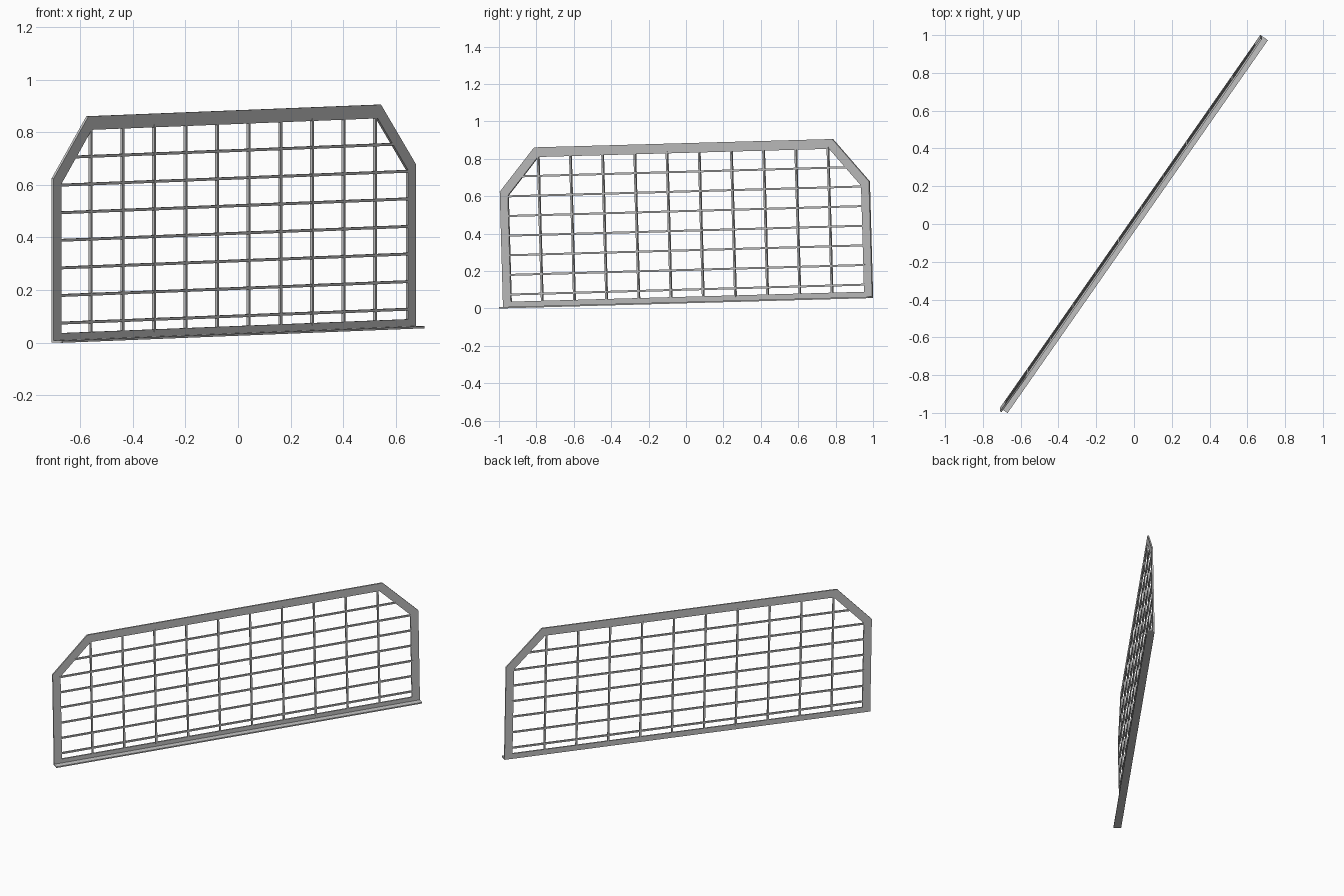
import bpy, bmesh
from mathutils import Matrix, Vector

cube = bpy.data.objects.get("Cube")
if cube:
    bpy.data.objects.remove(cube)

# Panel frame: local x runs along the panel, y up it, z out of its front face
along = Vector((0.5726, 0.8199, 0.0229)).normalized()
up = Vector((0, -0.028, 1)).normalized()
out = along.cross(up).normalized()
PLACE = Matrix((along, up, out)).transposed().to_4x4()
PLACE.translation = (-0.0205, 0.0141, 0.0275)

HALF, SIDE, TOP, BASE = 1.204, 0.624, 0.856, 0.004   # outer outline
CHAMFER = TOP - SIDE
BAR, THICK, ROD = 0.052, 0.01, 0.011
INNER_FLOOR = 0.035

steel = bpy.data.materials.new("grey steel")
steel.use_nodes = True
grey = (0.55, 0.55, 0.55, 1)
steel.diffuse_color = grey
steel.node_tree.nodes["Principled BSDF"].inputs["Base Color"].default_value = grey


def finish(bm, name):
    bmesh.ops.recalc_face_normals(bm, faces=bm.faces)
    bm.transform(PLACE)
    mesh = bpy.data.meshes.new(name)
    bm.to_mesh(mesh)
    bm.free()
    mesh.materials.append(steel)
    obj = bpy.data.objects.new(name, mesh)
    bpy.context.collection.objects.link(obj)


def box(bm, low, high):
    low, high = Vector(low), Vector(high)
    size = Matrix.Diagonal((*(high - low), 1))
    bmesh.ops.create_cube(bm, size=1, matrix=Matrix.Translation((low + high) / 2) @ size)


def outline(half, floor, side, corner, top):
    right = [(half, floor), (half, side), (corner, top)]
    return right + [(-x, y) for x, y in reversed(right)]


# Flat outer frame with clipped upper corners
miter = BAR * 0.414
outer = outline(HALF, BASE, SIDE, HALF - CHAMFER, TOP)
inner = outline(HALF - BAR, INNER_FLOOR, SIDE - miter, HALF - CHAMFER - miter, TOP - BAR)
bm = bmesh.new()
a, b = [[bm.verts.new((x, y, 0)) for x, y in ring] for ring in (outer, inner)]
for i in range(len(a)):
    j = (i + 1) % len(a)
    bm.faces.new((a[i], a[j], b[j], b[i]))
grown = bmesh.ops.extrude_face_region(bm, geom=bm.faces[:])
verts = [v for v in grown["geom"] if isinstance(v, bmesh.types.BMVert)]
bmesh.ops.translate(bm, verts=verts, vec=(0, 0, THICK))
finish(bm, "outer_frame")

# Bottom flange reaching forward
bm = bmesh.new()
box(bm, (-HALF, 0, 0), (HALF, 0.008, 0.049))
finish(bm, "bottom_flange")

# Upright rods
mid, r = THICK / 2, ROD / 2
bm = bmesh.new()
for i in range(10):
    x = (i - 4.5) * 0.21 - 0.005
    box(bm, (x - r, INNER_FLOOR - 0.01, mid - r), (x + r, TOP - BAR + 0.01, mid + r))
finish(bm, "upright_rods")

# Level rods, shortened where the corners are clipped
bm = bmesh.new()
r *= 0.96
for i in range(7):
    y = 0.073 + i * 0.105
    reach = HALF - BAR + 0.01 - max(0, y - SIDE + miter)
    box(bm, (-reach, y - r, mid - r), (reach, y + r, mid + r))
finish(bm, "level_rods")
